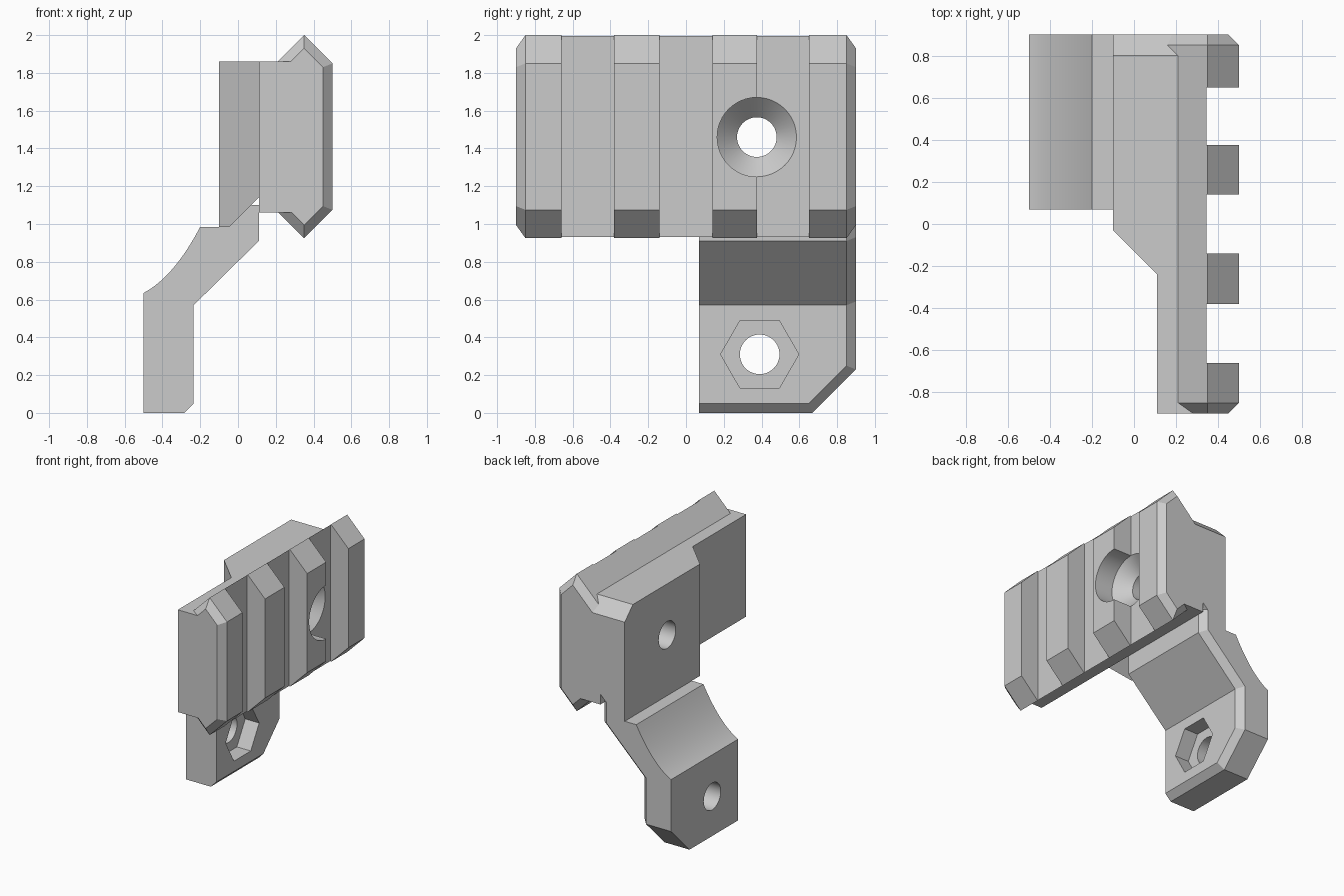
import bpy, bmesh, math
from mathutils import Vector

if "Cube" in bpy.data.objects:
    bpy.data.objects.remove(bpy.data.objects["Cube"], do_unlink=True)

grey = bpy.data.materials.new("plain grey")
grey.use_nodes = True
colour = (0.6, 0.6, 0.6, 1)
grey.diffuse_color = colour
grey.node_tree.nodes["Principled BSDF"].inputs["Base Color"].default_value = colour


def loft(name, rings, cuts=()):
    """Skin matching rings into a closed solid, then trim it with planes."""
    bm = bmesh.new()
    loops = [[bm.verts.new(p) for p in ring] for ring in rings]
    n = len(loops[0])
    for a, b in zip(loops, loops[1:]):
        for i in range(n):
            j = (i + 1) % n
            bm.faces.new((a[i], a[j], b[j], b[i]))
    bm.faces.new(loops[0])
    bm.faces.new(loops[-1])
    for point, normal in cuts:
        bmesh.ops.bisect_plane(bm, geom=bm.verts[:] + bm.edges[:] + bm.faces[:],
                               plane_co=Vector(point), plane_no=Vector(normal),
                               clear_outer=True)
        bmesh.ops.holes_fill(bm, edges=[e for e in bm.edges if e.is_boundary])
    bmesh.ops.recalc_face_normals(bm, faces=bm.faces)
    mesh = bpy.data.meshes.new(name)
    bm.to_mesh(mesh)
    bm.free()
    mesh.materials.append(grey)
    obj = bpy.data.objects.new(name, mesh)
    bpy.context.collection.objects.link(obj)
    return obj


def section(profile, y):
    return [(x, y, z) for x, z in profile]


def box(name, x0, x1, y0, y1, z0, z1, cuts=()):
    prof = [(x0, z0), (x1, z0), (x1, z1), (x0, z1)]
    return loft(name, [section(prof, y0), section(prof, y1)], cuts)


def bore(name, y, z, stations, sides):
    """Stack of round or polygonal rings along x."""
    turn = [2 * math.pi * i / sides for i in range(sides)]
    return loft(name, [[(x, y + r * math.cos(t), z + r * math.sin(t)) for t in turn]
                       for x, r in stations])


def combine(target, other, operation):
    mod = target.modifiers.new("combine", "BOOLEAN")
    mod.operation, mod.solver, mod.object = operation, "EXACT", other
    bpy.context.view_layer.objects.active = target
    bpy.ops.object.modifier_apply(modifier=mod.name)
    bpy.data.objects.remove(other, do_unlink=True)


# Rail with chamfered ends
MID = 1.4625


def rail_profile(half):
    return [(x, MID + h) for x, h in half] + [(x, MID - h) for x, h in reversed(half)]


full = rail_profile([(0.12, 0.3075), (0.35, 0.5375), (0.5, 0.3875)])
small = rail_profile([(0.12, 0.2375), (0.35, 0.4675), (0.45, 0.3675)])
bracket = loft("rail_bracket", [section(small, -0.9), section(full, -0.85),
                                section(full, 0.85), section(small, 0.9)])

# Cross slots between the teeth
for y0, y1 in ((-0.66, -0.38), (-0.14, 0.14), (0.375, 0.65)):
    combine(bracket, box("slot_cutter", 0.345, 0.7, y0, y1, 0.8, 2.2), "DIFFERENCE")

# Backing plate and mounting block share the sloped top edge at the back
top_slope = ((0, 0.8, 1.86), (0, 1, 1))
plate = box("backing_plate", 0.11, 0.34, -0.9, 0.9, 1.06, 1.86, [top_slope])
block_profile = [(-0.1, 0.985), (-0.045, 0.985), (0.11, 1.14), (0.15, 1.14),
                 (0.15, 1.86), (-0.1, 1.86)]
block = loft("mounting_block", [section(block_profile, -0.6), section(block_profile, 0.9)],
             [top_slope, ((-0.1, -0.03, 0), (-1, -1, 0))])

# Curved arm, chamfered along its back outer edge and lower corner
p0, p1, p2 = Vector((-0.5, 0.635)), Vector((-0.339, 0.72)), Vector((-0.2, 0.985))
curve = [tuple(p0 * (1 - t) ** 2 + p1 * 2 * t * (1 - t) + p2 * t * t)
         for t in (i / 20 for i in range(21))]
inner = curve + [(-0.1, 0.985), (-0.1, 1.1)]
outer_full = [(0.11, 1.1), (0.11, 0.91), (-0.235, 0.57), (-0.235, 0.05), (-0.285, 0)]
outer_small = [(0.06, 1.1), (0.06, 0.93), (-0.285, 0.59), (-0.285, 0.05), (-0.335, 0)]
arm_full = inner + outer_full + [(-0.5, 0)]
arm_small = inner + outer_small + [(-0.5, 0)]
arm = loft("lower_arm", [section(arm_full, 0.07), section(arm_full, 0.85),
                         section(arm_small, 0.9)],
           [((0, 0.67, 0), (0, 1, -1)),
            ((-0.235, 0.65, 0.05), (math.sqrt(2), 1, -1))])

for part in (plate, block, arm):
    combine(bracket, part, "UNION")

# Countersunk hole above, hex nut pocket with a through hole below
combine(bracket, bore("screw_cutter", 0.375, 1.46,
                      [(-0.4, 0.105), (0.24, 0.105), (0.345, 0.21), (0.7, 0.21)], 48),
        "DIFFERENCE")
combine(bracket, bore("bolt_cutter", 0.39, 0.31, [(-0.7, 0.105), (0, 0.105)], 48),
        "DIFFERENCE")
combine(bracket, bore("nut_cutter", 0.39, 0.31, [(-0.355, 0.207), (0, 0.207)], 6),
        "DIFFERENCE")

# Smooth the round surfaces, keep hard edges
bpy.ops.object.select_all(action="DESELECT")
bracket.select_set(True)
bpy.context.view_layer.objects.active = bracket
bpy.ops.object.shade_smooth_by_angle(angle=math.radians(25))
